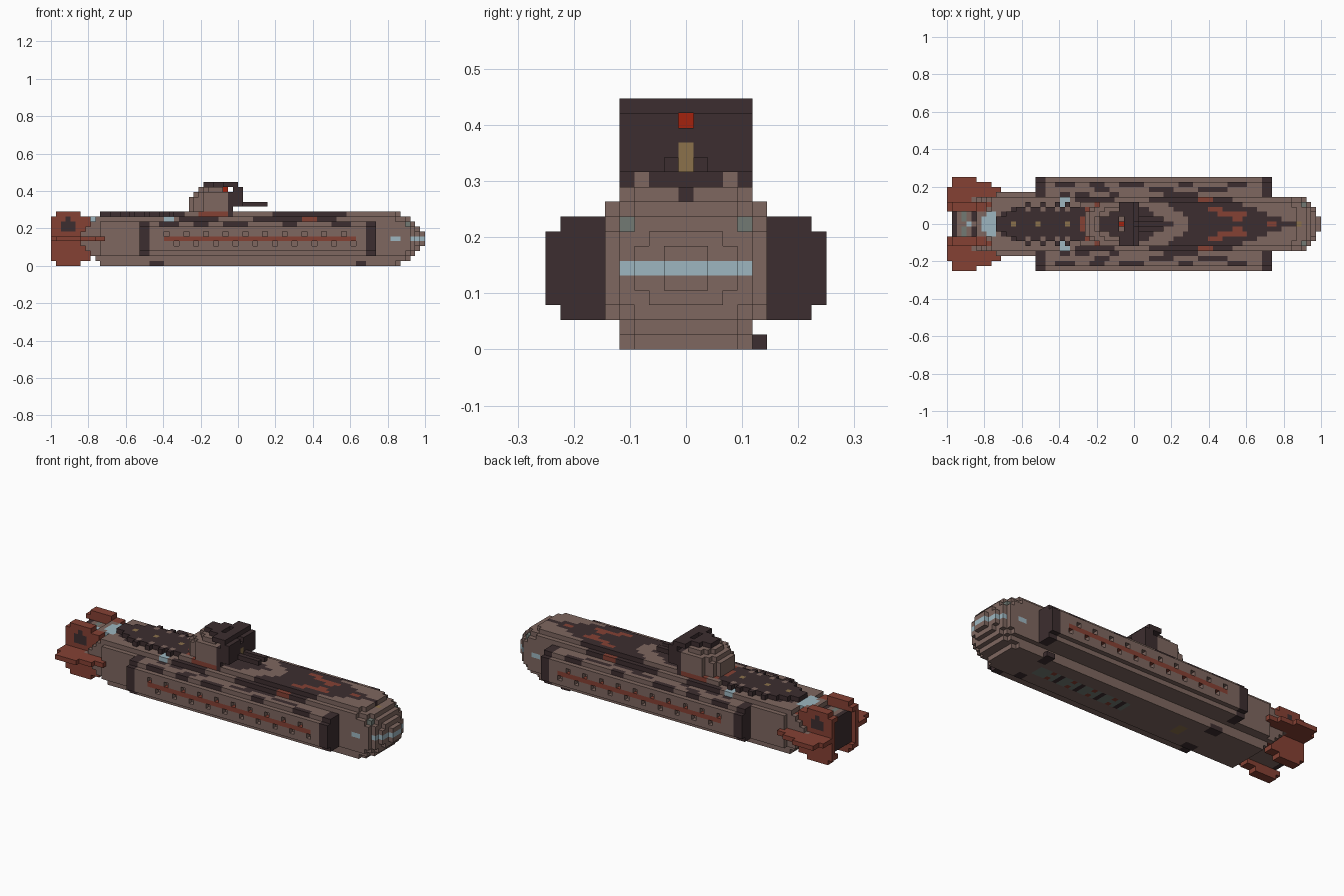
import bpy, bmesh

if "Cube" in bpy.data.objects:
    bpy.data.objects.remove(bpy.data.objects["Cube"])

S = 2 / 76  # edge of one block; blocks are indexed i (length), j (width), k (height)
COLOURS = {
    "hull_brown": (0.21, 0.135, 0.116), "dark_brown": (0.046, 0.027, 0.029),
    "rust_red": (0.235, 0.053, 0.034), "signal_red": (0.37, 0.016, 0.004),
    "glass_blue": (0.34, 0.47, 0.53), "brass": (0.26, 0.165, 0.07),
    "lamp_grey": (0.17, 0.195, 0.175),
}
NAMES = list(COLOURS)
BROWN, DARK, RUST, SIGNAL, GLASS, BRASS, GREY = range(7)
mats = []
for name, col in COLOURS.items():
    m = bpy.data.materials.new(name)
    m.diffuse_color = (*col, 1)
    m.use_nodes = True
    m.node_tree.nodes["Principled BSDF"].inputs["Base Color"].default_value = m.diffuse_color
    mats.append(m)

owner, parts = {}, []


def part(name):
    parts.append(name)
    return name


def fill(name, i0, i1, j0, j1, k0, k1, col):
    for i in range(i0, i1 + 1):
        for j in range(j0, j1 + 1):
            for k in range(k0, k1 + 1):
                owner[i, j, k] = (name, col)


def fill2(name, i0, i1, j0, j1, k0, k1, col):
    """Fill on both sides of the centre plane."""
    fill(name, i0, i1, j0, j1, k0, k1, col)
    fill(name, i0, i1, -j1, -j0, k0, k1, col)


def paint(i0, i1, j0, j1, k0, k1, col):
    """Recolour existing blocks on both sides."""
    for (i, j, k), (n, _) in list(owner.items()):
        if i0 <= i <= i1 and j0 <= abs(j) <= j1 and k0 <= k <= k1:
            owner[i, j, k] = (n, col)


def deck_colour(i, j):
    """Arrowhead camouflage on upper surfaces."""
    x, y = (i + 0.5) * S - 1, abs(j) * S
    if 0.28 - 1.3 * max(0, y - 0.03) < x < 0.86 - 2.6 * y and y < 0.17:
        return DARK
    if -0.76 < x < 0.2 and y < min(0.095, 0.03 + (x + 0.76) * 0.5, (0.21 - x) * 0.55):
        return DARK
    return BROWN


# Main hull: rounded section, stepped bow and tapering stern
hull = part("hull")
bow = {75: (1, 1, 2), 74: (3, 2, 4), 73: (4, 3, 6), 72: (5, 4, 7), 71: (5, 4, 8), 70: (5, 5, 8)}
for i in range(5, 76):
    wide, tall, diag = bow.get(i, (5, 5, 9))
    if i < 19:
        wide, diag = 6, 9
    if i < 10:
        wide, tall, diag = 5, i - 5, i
    for j in range(-wide, wide + 1):
        for k in range(5 - tall, 6 + tall):
            if abs(j) + abs(k - 5) > diag or (k == 1 and abs(j) > 4):
                continue
            if k == 10 and i < 27 and abs(j) > min(3, (i - 8) // 2):
                continue
            owner[i, j, k] = (hull, deck_colour(i, j) if k >= 9 and i < 72 else BROWN)
paint(73, 75, 0, 5, 5, 5, GLASS)           # bow window band
paint(69, 70, 5, 5, 5, 5, GLASS)           # bow side windows
paint(72, 74, 4, 4, 8, 8, GREY)            # bow lamps
paint(73, 74, 4, 4, 2, 2, GREY)
paint(23, 24, 4, 5, 9, 9, GLASS)           # deck windows
paint(71, 71, 0, 0, 9, 9, BRASS)
paint(26, 33, 5, 5, 9, 9, DARK)            # deck edge patches
paint(41, 48, 5, 5, 9, 9, DARK)
for i, j in ((55, 2), (56, 2), (57, 2), (58, 1), (59, 2), (51, 5), (52, 5), (53, 3), (54, 3)):
    paint(i, i + 1, j, j, 9, 10, RUST)
paint(65, 66, 0, 0, 10, 10, RUST)
for i in (13, 18, 24):                     # brass deck hatches
    paint(i, i, 0, 0, 10, 10, BRASS)

# Keel machinery and landing ribs
keel = part("keel_details")
fill(keel, 40, 61, -1, 1, 0, 0, GREY)
for i in range(41, 61, 5):
    paint(i, i, 0, 1, 0, 0, DARK)
    paint(i + 2, i + 2, 1, 1, 0, 0, RUST)
fill(keel, 26, 27, -1, 1, 0, 0, BRASS)
fill2(keel, 20, 22, 3, 4, 0, 0, DARK)
fill2(keel, 62, 63, 3, 4, 0, 0, DARK)
fill(keel, 62, 63, 5, 5, 0, 0, DARK)

# Side pods with dark end frames, stripe, and recessed portholes
pods = part("side_pods")
fill2(pods, 18, 65, 6, 8, 2, 8, BROWN)
fill2(pods, 18, 65, 9, 9, 3, 7, BROWN)
paint(23, 61, 9, 9, 5, 5, RUST)
for a, b, j in ((22, 25, 8), (29, 31, 8), (35, 39, 8), (47, 49, 8), (23, 24, 6), (26, 28, 6),
                (30, 32, 7), (33, 34, 6), (41, 45, 7), (44, 50, 6), (51, 56, 7), (57, 60, 8)):
    paint(a, b, j, j, 8, 8, DARK)
for a in (18, 64):
    paint(a, a + 1, 6, 9, 2, 8, DARK)
for n in range(10):
    for side in (-9, 9):
        owner.pop((23 + 4 * n, side, 6), None)
        owner.pop((25 + 4 * n, side, 4), None)

# Stern engine between the fins
engine = part("stern_engine")
fill(engine, 1, 9, -3, 3, 2, 8, BROWN)
paint(1, 1, 0, 3, 2, 8, DARK)
fill(engine, 6, 9, -2, 2, 9, 9, BROWN)
fill(engine, 7, 9, -1, 1, 9, 9, GLASS)
fill2(engine, 8, 9, 2, 2, 9, 9, GLASS)
paint(4, 4, 0, 0, 8, 8, GLASS)
for i in (3, 5):
    paint(i, i, 1, 2, 8, 8, GREY if i == 3 else DARK)

# Aft deck equipment
gear = part("aft_deck_gear")
for i in (16, 19, 22, 24):
    fill2(gear, i, i, 3, 3, 10, 10, BROWN)
    fill2(gear, i, i, 4, 4, 10, 10, DARK)
fill2(gear, 11, 14, 5, 5, 8, 8, BROWN)

# Tail fins: an upright pair and a horizontal pair with clipped tips
fins = part("tail_fins")
for d, (a, b) in enumerate(((0, 8), (0, 8), (0, 9), (0, 9), (0, 7), (1, 5))):
    for k in (5 - d, 5 + d):
        fill2(fins, a if d < 4 else 1 if d == 5 else 0, min(b, 8), 4, 4, k, k, RUST)
        if d > 3:
            fill2(fins, a, b, 3, 3, k, k, RUST)
for j, (a, b) in zip(range(5, 10), ((0, 8), (0, 10), (0, 10), (1, 8), (1, 5))):
    for s in (-j, j):
        for i in range(a, b + 1):
            if j > 6 or (i, s, 5) not in owner:
                owner[i, s, 5] = (fins, RUST)
paint(2, 4, 4, 4, 7, 8, DARK)
paint(3, 3, 4, 4, 9, 9, DARK)

# Conning tower: stepped oval on a red base ring
tower = part("conning_tower")


def oval(k, i0, i1, half, col):
    c, r = (i0 + 38) / 2, (38 - i0) / 2 + 0.6
    for i in range(i0, i1 + 1):
        for j in range(-half, half + 1):
            if ((i - c) / r) ** 2 + (j / (half + 0.6)) ** 2 <= 1 or i > c and i < 37:
                owner[i, j, k] = (tower, DARK if i >= 36 else col)


oval(10, 27, 36, 4, RUST)
for k in (11, 12, 13):
    oval(k, 28, 36, 4, BROWN)
oval(14, 29, 36, 4, BROWN)
oval(15, 30, 34, 3, BROWN)
fill(tower, 31, 34, -1, 1, 16, 16, DARK)      # roof
fill2(tower, 33, 37, 2, 2, 16, 16, DARK)
fill2(tower, 35, 37, 3, 4, 16, 16, DARK)
fill(tower, 36, 37, -1, 1, 16, 16, DARK)
fill(tower, 35, 35, 0, 0, 15, 15, SIGNAL)     # warning lamp
fill2(tower, 37, 38, 1, 4, 15, 15, DARK)      # bridge screen
fill(tower, 37, 38, -4, 4, 12, 14, DARK)
fill(tower, 38, 38, 0, 0, 12, 13, BRASS)
fill2(tower, 36, 36, 3, 3, 11, 11, BROWN)

# Deck guns
guns = part("deck_guns")
fill2(guns, 39, 43, 1, 1, 12, 12, DARK)

# Skin every part with its exposed block faces
DIRS = [(1, 0, 0), (-1, 0, 0), (0, 1, 0), (0, -1, 0), (0, 0, 1), (0, 0, -1)]
for name in parts:
    bm = bmesh.new()
    verts = {}
    for (i, j, k), (n, col) in owner.items():
        if n != name:
            continue
        for d in DIRS:
            if (i + d[0], j + d[1], k + d[2]) in owner:
                continue
            ax = next(a for a in range(3) if d[a])
            u, v = (ax + 1) % 3, (ax + 2) % 3
            loop = [(0, 0), (1, 0), (1, 1), (0, 1)]
            if d[ax] < 0:
                loop.reverse()
            quad = []
            for pu, pv in loop:
                p = [i, j, k]
                p[ax] += d[ax] > 0
                p[u] += pu
                p[v] += pv
                p = tuple(p)
                if p not in verts:
                    verts[p] = bm.verts.new((p[0] * S - 1, (p[1] - 0.5) * S, p[2] * S))
                quad.append(verts[p])
            bm.faces.new(quad).material_index = col
    me = bpy.data.meshes.new(name)
    bm.to_mesh(me)
    bm.free()
    for m in mats:
        me.materials.append(m)
    bpy.context.collection.objects.link(bpy.data.objects.new(name, me))
